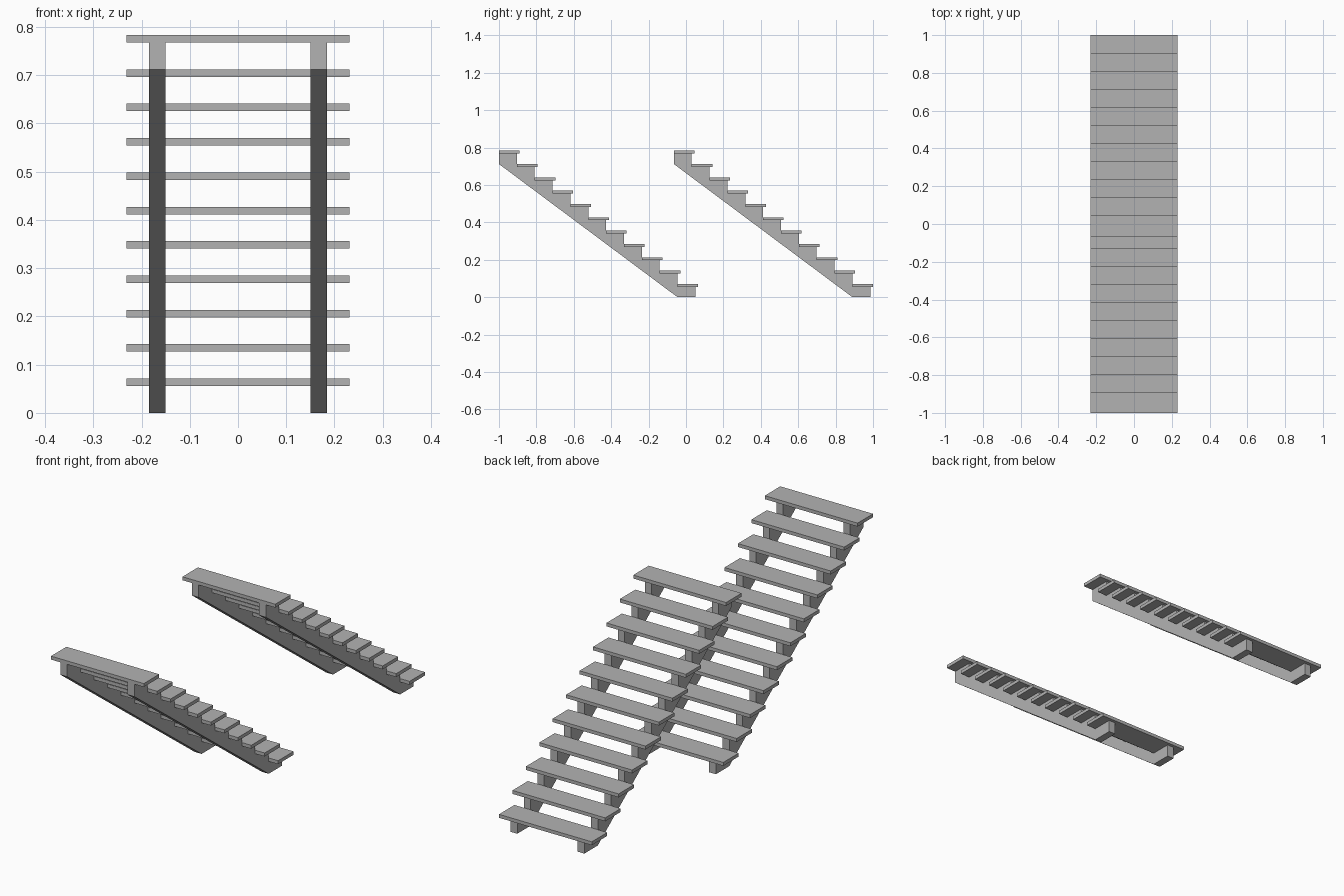
import bpy, bmesh

if "Cube" in bpy.data.objects:
    bpy.data.objects.remove(bpy.data.objects["Cube"])

STEPS = 11
RISE = 0.0712        # height per step
RUN = 0.0955         # depth per step
TREAD_T = 0.0155     # tread thickness
TREAD_D = 0.11       # tread depth
NOSING = 0.0145      # tread overhang past the riser
HALF_W = 0.231       # half tread width
STRINGER_X = (0.150, 0.184)

grey = bpy.data.materials.new("plain grey")
grey.diffuse_color = (0.45, 0.45, 0.45, 1)
grey.use_nodes = True
grey.node_tree.nodes["Principled BSDF"].inputs["Base Color"].default_value = grey.diffuse_color


def extrude_profile(name, profile, x0, x1):
    """Extrude a closed (y, z) profile along x."""
    bm = bmesh.new()
    face = bm.faces.new([bm.verts.new((x0, y, z)) for y, z in profile])
    ext = bmesh.ops.extrude_face_region(bm, geom=[face])
    moved = [v for v in ext["geom"] if isinstance(v, bmesh.types.BMVert)]
    bmesh.ops.translate(bm, verts=moved, vec=(x1 - x0, 0, 0))
    bmesh.ops.recalc_face_normals(bm, faces=bm.faces)
    mesh = bpy.data.meshes.new(name)
    bm.to_mesh(mesh)
    bm.free()
    mesh.materials.append(grey)
    obj = bpy.data.objects.new(name, mesh)
    bpy.context.collection.objects.link(obj)
    return obj


def build_flight(label, front):
    """One flight whose lowest tread edge is at y = front, climbing toward -y."""
    back = front - (STEPS - 1) * RUN - TREAD_D

    # Treads
    for i in range(STEPS):
        y, top = front - i * RUN, (i + 1) * RISE
        extrude_profile(f"{label}_tread_{i + 1}",
                        [(y, top), (y - TREAD_D, top),
                         (y - TREAD_D, top - TREAD_T), (y, top - TREAD_T)],
                        -HALF_W, HALF_W)

    # Sawtooth stringers with a sloping underside
    profile = [(front - TREAD_D, 0), (front - NOSING, 0)]
    for i in range(STEPS):
        z = (i + 1) * RISE - TREAD_T
        y = front - NOSING - i * RUN
        y_next = back if i == STEPS - 1 else y - RUN
        profile += [(y, z), (y_next, z)]
    profile.append((back, (STEPS - 1) * RISE))
    for side, sign in (("right", 1), ("left", -1)):
        extrude_profile(f"{label}_{side}_stringer", profile,
                        sign * STRINGER_X[0], sign * STRINGER_X[1])


build_flight("front_flight", 0.065)
build_flight("back_flight", 1.0)
